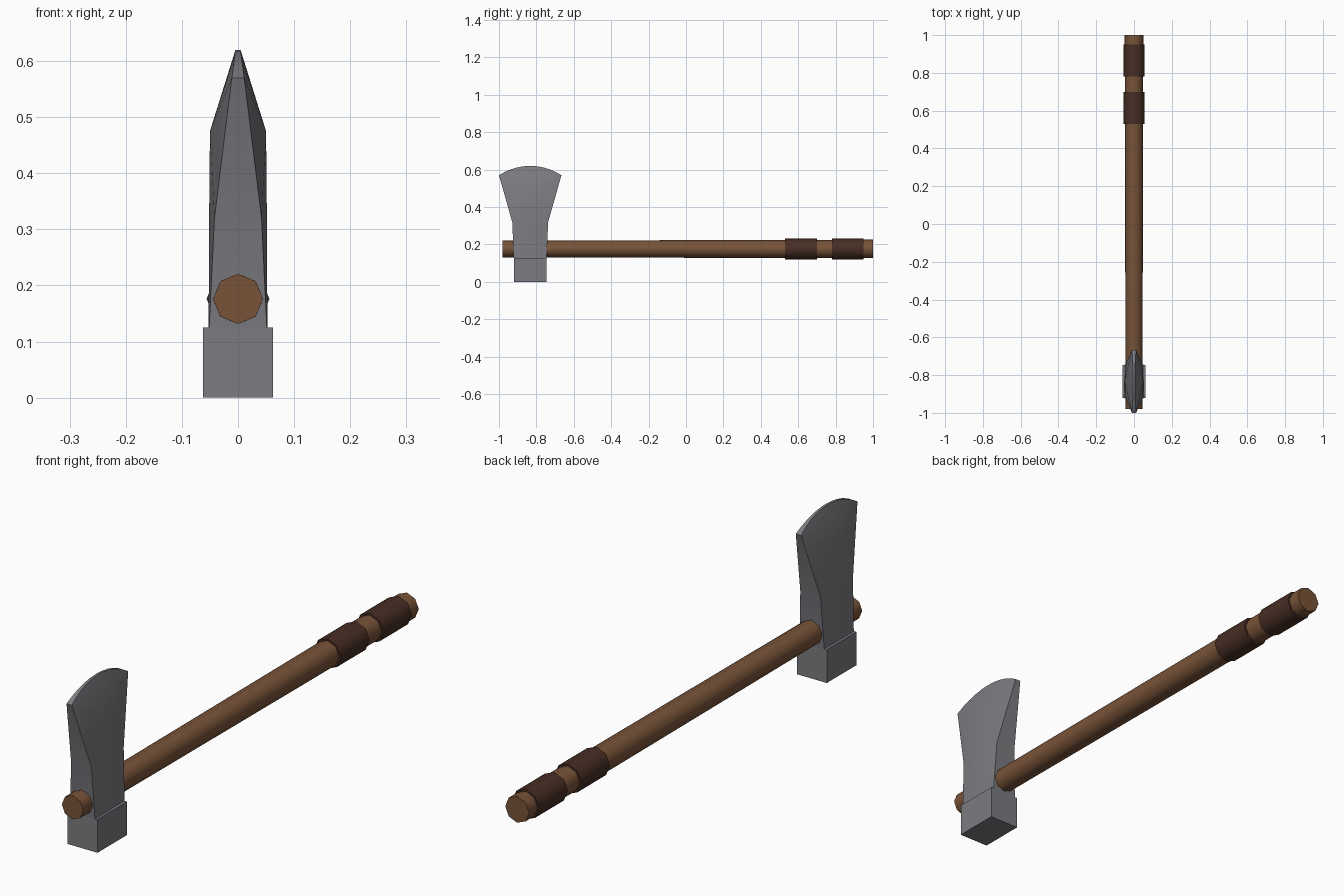
import bpy, bmesh, math

if "Cube" in bpy.data.objects:
    bpy.data.objects.remove(bpy.data.objects["Cube"])


def material(name, rgb):
    m = bpy.data.materials.new(name)
    m.use_nodes = True
    m.diffuse_color = (*rgb, 1)
    m.node_tree.nodes["Principled BSDF"].inputs["Base Color"].default_value = (*rgb, 1)
    return m


wood = material("brown wood", (0.19, 0.088, 0.04))
leather = material("dark leather", (0.065, 0.027, 0.018))
steel = material("grey steel", (0.2, 0.2, 0.22))

AXIS_Z = 0.176   # height of the handle axis
HEAD_Y = -0.833  # middle of the axe head


def finish(name, bm, mat, angle):
    bmesh.ops.recalc_face_normals(bm, faces=bm.faces[:])
    mesh = bpy.data.meshes.new(name)
    bm.to_mesh(mesh)
    bm.free()
    mesh.materials.append(mat)
    ob = bpy.data.objects.new(name, mesh)
    bpy.context.collection.objects.link(ob)
    bpy.ops.object.select_all(action="DESELECT")
    ob.select_set(True)
    bpy.context.view_layer.objects.active = ob
    bpy.ops.object.shade_smooth_by_angle(angle=math.radians(angle))
    return ob


def rod(name, y0, y1, r0, r1, mat):
    """Octagonal rod running along y."""
    bm = bmesh.new()
    rings = [[bm.verts.new((r * math.cos(k * math.pi / 4), y,
                            AXIS_Z + r * math.sin(k * math.pi / 4)))
              for k in range(8)] for y, r in ((y0, r0), (y1, r1))]
    for k in range(8):
        j = (k + 1) % 8
        bm.faces.new((rings[0][k], rings[0][j], rings[1][j], rings[1][k]))
    for ring in rings:
        bm.faces.new(ring)
    return finish(name, bm, mat, 50)


# Tapered handle and its two leather wraps
rod("handle", -0.98, 1.0, 0.0445, 0.0495, wood)
rod("front_grip", 0.53, 0.70, 0.056, 0.056, leather)
rod("rear_grip", 0.78, 0.95, 0.056, 0.056, leather)

# Square hammer poll
bm = bmesh.new()
bmesh.ops.create_cube(bm, size=1)
for v in bm.verts:
    v.co = (v.co.x * 0.124, HEAD_Y + v.co.y * 0.175, (v.co.z + 0.5) * 0.125)
finish("hammer_poll", bm, steel, 30)

# Flaring blade: two mirrored cheeks joined by a rim
bm = bmesh.new()
STEPS = 10
HALF, CORNER_Z, RISE = 0.167, 0.57, 0.05
radius = (HALF ** 2 + RISE ** 2) / (2 * RISE)
sweep = math.asin(HALF / radius)
cheeks = []
for side in (1, -1):
    def vert(x, y, z):
        return bm.verts.new((side * x, HEAD_Y + y, z))

    # front, middle and back columns from the poll up to the waist
    low = [vert(0.0525, y, 0.1) for y in (-0.0865, 0, 0.0865)]
    waist = [vert(x, y, 0.32) for x, y in ((0.042, -0.096), (0.0515, 0), (0.042, 0.096))]
    peak = vert(0.05, 0, 0.475)
    edge = []
    for i in range(STEPS + 1):
        a = sweep * (2 * i / STEPS - 1)
        bow = abs(2 * i / STEPS - 1)
        edge.append(vert(0.0045 + 0.0065 * bow ** 2, radius * math.sin(a),
                         CORNER_Z + RISE - radius * (1 - math.cos(a))))
    for i in range(2):
        bm.faces.new((low[i], low[i + 1], waist[i + 1], waist[i]))
    bm.faces.new((waist[0], waist[1], peak))
    bm.faces.new((waist[1], waist[2], peak))
    bm.faces.new((waist[0], peak, edge[0]))
    bm.faces.new((waist[2], edge[-1], peak))
    for i in range(STEPS):
        bm.faces.new((edge[i], peak, edge[i + 1]))
    cheeks.append([low[1], low[0], waist[0]] + edge + [waist[2], low[2]])
a, b = cheeks
for i in range(len(a)):
    j = (i + 1) % len(a)
    bm.faces.new((a[i], a[j], b[j], b[i]))
finish("axe_blade", bm, steel, 30)
